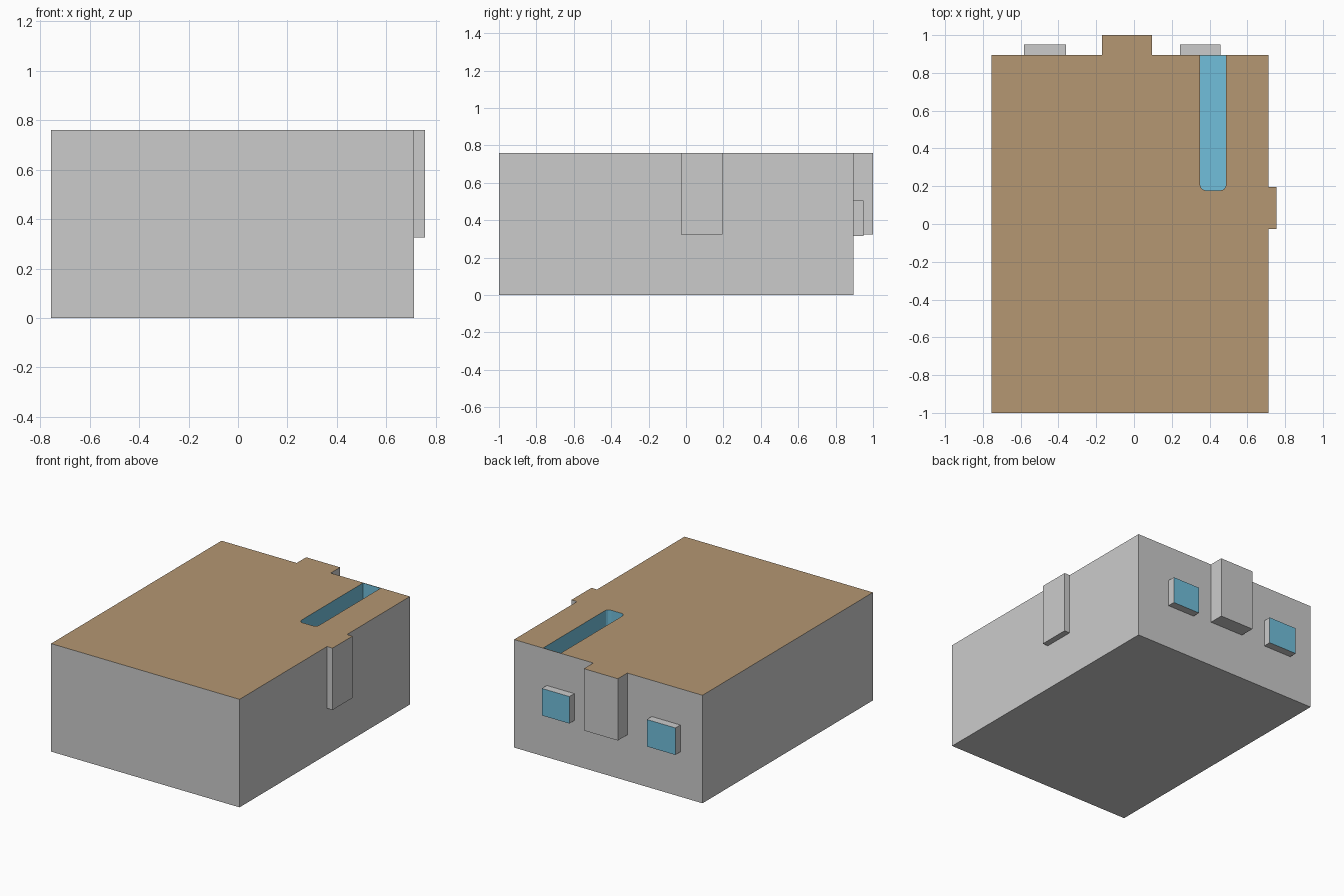
import bpy, bmesh, math

if "Cube" in bpy.data.objects:
    bpy.data.objects.remove(bpy.data.objects["Cube"])


def material(name, rgb):
    m = bpy.data.materials.new(name)
    m.diffuse_color = (*rgb, 1)
    m.use_nodes = True
    m.node_tree.nodes["Principled BSDF"].inputs["Base Color"].default_value = m.diffuse_color
    return m


WALL, DECK, BLUE = 0, 1, 2
mats = [material("wall_grey", (0.60, 0.60, 0.60)),
        material("deck_brown", (0.46, 0.31, 0.17)),
        material("water_blue", (0.165, 0.52, 0.71))]


def finish(name, bm, rule):
    """Colour the faces by their normal and make the object."""
    bmesh.ops.recalc_face_normals(bm, faces=bm.faces)
    bm.normal_update()
    for f in bm.faces:
        f.material_index = rule(f.normal)
    mesh = bpy.data.meshes.new(name)
    bm.to_mesh(mesh)
    bm.free()
    for m in mats:
        mesh.materials.append(m)
    obj = bpy.data.objects.new(name, mesh)
    bpy.context.collection.objects.link(obj)
    return obj


def prism(outline, z0, z1):
    bm = bmesh.new()
    base = bm.faces.new([bm.verts.new((x, y, z0)) for x, y in outline])
    top = bmesh.ops.extrude_face_region(bm, geom=[base], use_keep_orig=True)
    verts = [g for g in top["geom"] if isinstance(g, bmesh.types.BMVert)]
    bmesh.ops.translate(bm, verts=verts, vec=(0, 0, z1 - z0))
    return bm


def box(name, x0, x1, y0, y1, z0, z1, rule, hidden=None):
    bm = prism([(x0, y0), (x1, y0), (x1, y1), (x0, y1)], z0, z1)
    bmesh.ops.recalc_face_normals(bm, faces=bm.faces)
    bm.normal_update()
    if hidden:  # drop the face that sits against the wall
        away = [f for f in bm.faces
                if f.normal.x * hidden[0] + f.normal.y * hidden[1] > 0.9]
        bmesh.ops.delete(bm, geom=away, context='FACES_ONLY')
    # open boxes keep outward normals from the closed shape
    return finish(name, bm, rule)


def deck_on_top(n):
    return DECK if n.z > 0.9 else WALL


def glass_on_back(n):
    return BLUE if n.y > 0.9 else WALL


X0, X1, Y0, Y1, H = -0.755, 0.712, -1.0, 0.895, 0.76

# Main block
body = box("main_block", X0, X1, Y0, Y1, 0, H, deck_on_top)

# Pool slot: rounded at the front end, square at the back
px0, px1, py0, py1, r = 0.35, 0.487, 0.178, Y1 - 0.004, 0.03
outline = [(px1, py1), (px0, py1)]
for cx, start in ((px0 + r, 180), (px1 - r, 270)):
    for i in range(5):
        a = math.radians(start + i * 22.5)
        outline.append((cx + r * math.cos(a), py0 + r + r * math.sin(a)))
cutter = finish("pool_cutter", prism(outline, H - 0.2, H + 0.1), lambda n: BLUE)
cutter.hide_render = True

cut = body.modifiers.new("pool", 'BOOLEAN')
cut.operation = 'DIFFERENCE'
cut.solver = 'EXACT'
cut.object = cutter
bpy.context.view_layer.objects.active = body
bpy.ops.object.modifier_apply(modifier=cut.name)
bpy.data.objects.remove(cutter)

# Projecting bays, level with the deck
box("back_bay", -0.17, 0.095, Y1, 1.0, 0.325, H, deck_on_top, (0, -1))
box("side_bay", X1, 0.755, -0.027, 0.195, 0.325, H, deck_on_top, (-1, 0))

# Box windows on the back wall
for i, (x0, x1) in enumerate(((-0.582, -0.36), (0.243, 0.457))):
    box(f"box_window_{i + 1}", x0, x1, Y1, 0.95, 0.315, 0.505,
        glass_on_back, (0, -1))
